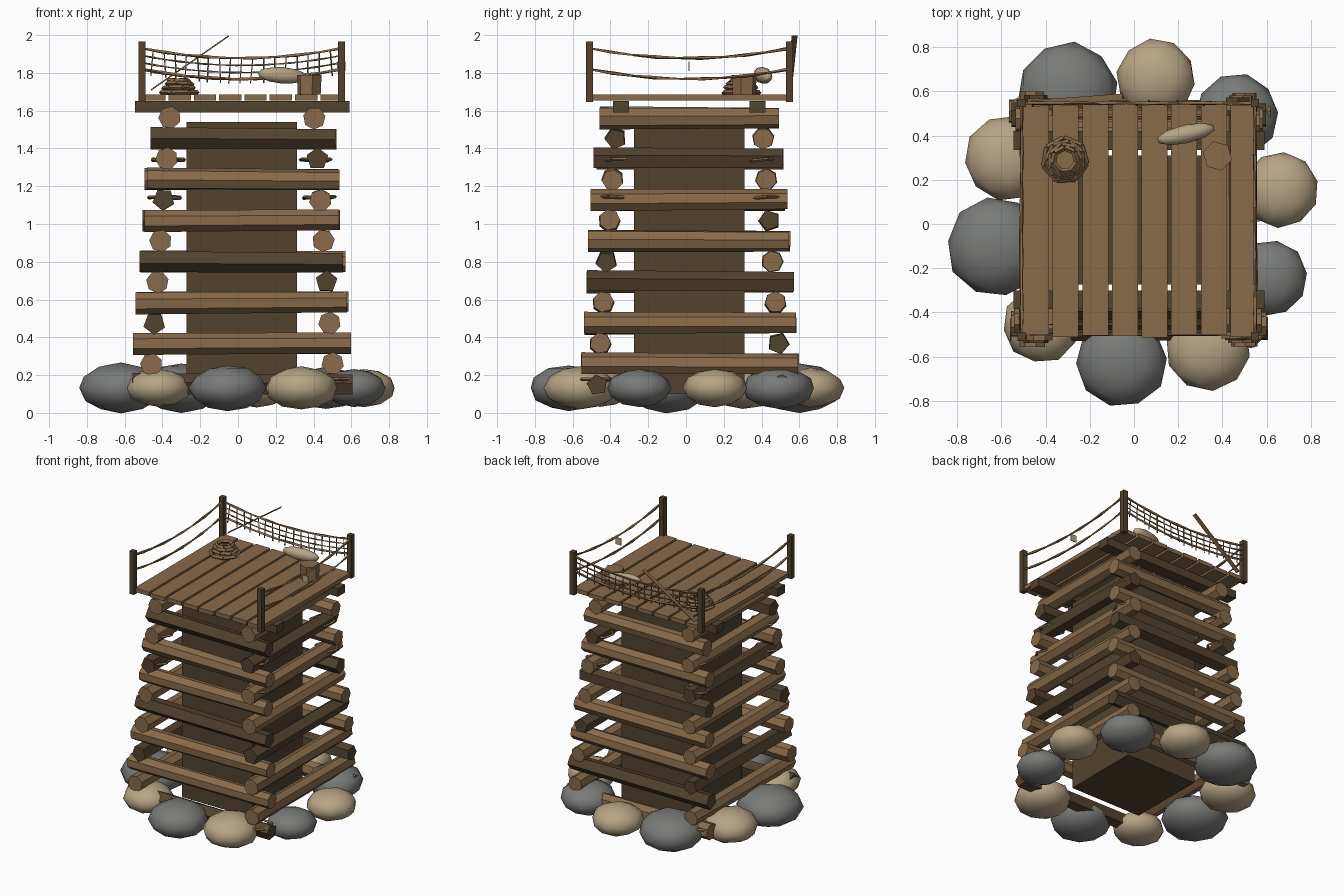
import bpy, bmesh, math, random
from mathutils import Vector, Matrix

random.seed(4)
if "Cube" in bpy.data.objects:
    bpy.data.objects.remove(bpy.data.objects["Cube"], do_unlink=True)


def material(name, rgb):
    m = bpy.data.materials.new(name)
    m.use_nodes = True
    m.diffuse_color = (*rgb, 1)
    m.node_tree.nodes["Principled BSDF"].inputs["Base Color"].default_value = (*rgb, 1)
    return m


WOOD = material("light wood", (0.25, 0.145, 0.07))
DARK = material("dark wood", (0.085, 0.055, 0.027))
TAN = material("tan stone", (0.47, 0.37, 0.235))
GRAY = material("gray stone", (0.19, 0.197, 0.187))


def finish(name, bm, mat, smooth=False):
    me = bpy.data.meshes.new(name)
    bmesh.ops.recalc_face_normals(bm, faces=bm.faces)
    for f in bm.faces:
        f.smooth = smooth
    bm.to_mesh(me)
    bm.free()
    me.materials.append(mat)
    ob = bpy.data.objects.new(name, me)
    bpy.context.collection.objects.link(ob)
    return ob


def add_stick(bm, a, b, r1, r2, sides, roll=0.0):
    """Tapered prism from point a to point b."""
    a, b = Vector(a), Vector(b)
    d = b - a
    mat = (Matrix.Translation((a + b) / 2) @ d.to_track_quat("Z", "Y").to_matrix().to_4x4()
           @ Matrix.Rotation(roll, 4, "Z"))
    bmesh.ops.create_cone(bm, cap_ends=True, segments=sides, radius1=r1, radius2=r2,
                          depth=d.length, matrix=mat)


def add_box(bm, centre, size, rot=Matrix()):
    bmesh.ops.create_cube(bm, size=1, matrix=Matrix.Translation(centre) @ rot
                          @ Matrix.Diagonal((*size, 1)))


def box(name, centre, size, mat, rot=Matrix()):
    bm = bmesh.new()
    add_box(bm, centre, size, rot)
    return finish(name, bm, mat)


def add_ring(bm, centre, radius, thick, sides, roll):
    """Closed polygon of short sticks lying flat."""
    pts = [Vector(centre) + Vector((math.cos(t), math.sin(t), random.uniform(-0.06, 0.06))) * radius
           for t in (roll + math.tau * i / sides for i in range(sides))]
    for i in range(sides):
        add_stick(bm, pts[i - 1], pts[i], thick, thick, 4)


# Tower core
CX, CY = 0.021, 0.018
box("tower_core", (CX, CY, 0.82), (0.585, 0.585, 1.44), DARK)

# Log layers, alternating direction and narrowing upward
for i in range(14):
    z = 0.15 + 0.1086 * i
    off = 0.488 - 0.0081 * i
    half = off + 0.1
    for s in (-1, 1):
        if i % 2 == 0:
            dark = i % 6 == (0 if s < 0 else 2)
            along, side, name = Vector((1, 0, 0)), Vector((0, s, 0)), "front" if s < 0 else "back"
        else:
            dark = i % 6 == (3 if s < 0 else 5)
            along, side, name = Vector((0, 1, 0)), Vector((s, 0, 0)), "right" if s < 0 else "left"
        mid = Vector((CX, CY, z)) + side * off
        tilt = Vector((0, 0, random.uniform(-0.004, 0.004)))
        bm = bmesh.new()
        add_stick(bm, mid - along * (half + random.uniform(-0.01, 0.01)) - tilt,
                  mid + along * (half + random.uniform(-0.01, 0.01)) + tilt,
                  0.06, 0.056, 5 if dark else 7, random.uniform(0, 1))
        finish(f"{name}_log_{i}", bm, DARK if dark else WOOD)

# Corner lashings
bm = bmesh.new()
for z, r in ((0.18, 0.49), (1.14, 0.41), (1.34, 0.39)):
    for sx in (-1, 1):
        for sy in (-1, 1):
            add_ring(bm, (CX + sx * r, CY + sy * r, z), 0.085, 0.009, 6, random.random())
finish("corner_lashings", bm, WOOD)

# Foundation stones: x, y, radius (alternating colour around the base)
STONES = [(-0.3, 0.6, 0.225), (0.1, 0.66, 0.18), (0.465, 0.49, 0.19), (0.665, 0.155, 0.173),
          (0.615, -0.245, 0.172), (0.335, -0.56, 0.195), (-0.055, -0.62, 0.207),
          (-0.42, -0.455, 0.174), (-0.62, -0.105, 0.227), (-0.575, 0.3, 0.193)]
for i, (x, y, r) in enumerate(STONES):
    bm = bmesh.new()
    bmesh.ops.create_icosphere(bm, subdivisions=2, radius=r)
    for v in bm.verts:
        v.co *= random.uniform(0.97, 1.02)
    bmesh.ops.transform(bm, verts=bm.verts, matrix=Matrix.Translation((x, y, 0.132))
                        @ Matrix.Rotation(random.uniform(0, 6), 4, "Z")
                        @ Matrix.Diagonal((1, 1, 0.59, 1)))
    finish(f"foundation_stone_{i}", bm, TAN if i % 2 else GRAY, smooth=True)

# Platform beams and planks
for name, y in (("front_beam", -0.343), ("back_beam", 0.378)):
    box(name, (0.022, y, 1.62), (1.135, 0.085, 0.06), DARK)
for i in range(8):
    box(f"deck_plank_{i}", (-0.443 + 0.134 * i, 0.018 + random.uniform(-0.006, 0.006), 1.67),
        (0.118, 1.05, 0.03), WOOD)

# Corner posts
X0, X1, Y0, Y1 = -0.508, 0.547, -0.51, 0.547
for x in (X0, X1):
    for y in (Y0, Y1):
        name = ("front" if y < 0 else "back") + ("_right" if x < 0 else "_left") + "_post"
        box(name, (x, y, 1.805), (0.037, 0.037, 0.32), DARK)


def sag_point(a, b, t, sag):
    return Vector(a).lerp(Vector(b), t) - Vector((0, 0, sag * 4 * t * (1 - t)))


def add_rope(bm, a, b, sag, r, n=9):
    pts = [sag_point(a, b, k / n, sag) for k in range(n + 1)]
    for k in range(n):
        big, small = (r, r * 0.6) if k % 2 else (r * 0.6, r)
        add_stick(bm, pts[k], pts[k + 1], big, small, 4, random.random())


# Sagging rail ropes on three sides, front left open
for name, a, b in (("right_rail", (X0, Y0), (X0, Y1)), ("left_rail", (X1, Y0), (X1, Y1)),
                   ("back_rail", (X0, Y1), (X1, Y1))):
    bm = bmesh.new()
    for z in (1.93, 1.82):
        add_rope(bm, (*a, z), (*b, z), 0.052, 0.01)
    finish(name + "_ropes", bm, WOOD)

# Net hung across the back
bm = bmesh.new()
for k in range(1, 4):
    z = 1.93 - 0.038 * k
    add_rope(bm, (X0, Y1, z), (X1, Y1, z), 0.052, 0.006, 15)
for k in range(1, 18):
    top = sag_point((X0, Y1, 1.93), (X1, Y1, 1.93), k / 18, 0.052)
    drop = Vector((random.uniform(-0.012, 0.012), random.uniform(-0.012, 0.012), -0.135))
    add_stick(bm, top, top + drop, 0.004, 0.004, 4)
finish("back_net", bm, WOOD)

# Small tag on the left rail
box("rail_tag", (X1, 0.015, 1.835), (0.045, 0.006, 0.05), TAN)

# Leaning board at the back
a, b = Vector((-0.46, 0.545, 1.71)), Vector((-0.05, 0.575, 1.995))
box("leaning_board", (a + b) / 2, (0.006, 0.03, (b - a).length), WOOD,
    (b - a).to_track_quat("Z", "Y").to_matrix().to_4x4() @ Matrix.Rotation(math.pi / 2, 4, "Z")
    if abs(((b - a).to_track_quat("Z", "Y") @ Vector((1, 0, 0))).y) > 0.7
    else (b - a).to_track_quat("Z", "Y").to_matrix().to_4x4())

# Coiled rope
bm = bmesh.new()
for r, z in ((0.098, 1.7), (0.083, 1.72), (0.07, 1.74), (0.055, 1.758)):
    add_ring(bm, (-0.312, 0.29, z), r, 0.013, 7, random.random())
finish("rope_coil", bm, WOOD)

# Bucket
bm = bmesh.new()
add_stick(bm, (0.377, 0.308, 1.685), (0.377, 0.308, 1.79), 0.063, 0.068, 6, 0.25)
finish("bucket", bm, WOOD)

# Small sack
bm = bmesh.new()
bmesh.ops.create_icosphere(bm, subdivisions=2, radius=1)
bmesh.ops.transform(bm, verts=bm.verts, matrix=Matrix.Translation((0.235, 0.407, 1.787))
                    @ Matrix.Rotation(0.22, 4, "Z") @ Matrix.Rotation(0.08, 4, "Y")
                    @ Matrix.Diagonal((0.137, 0.042, 0.044, 1)))
finish("sack", bm, TAN, smooth=True)
